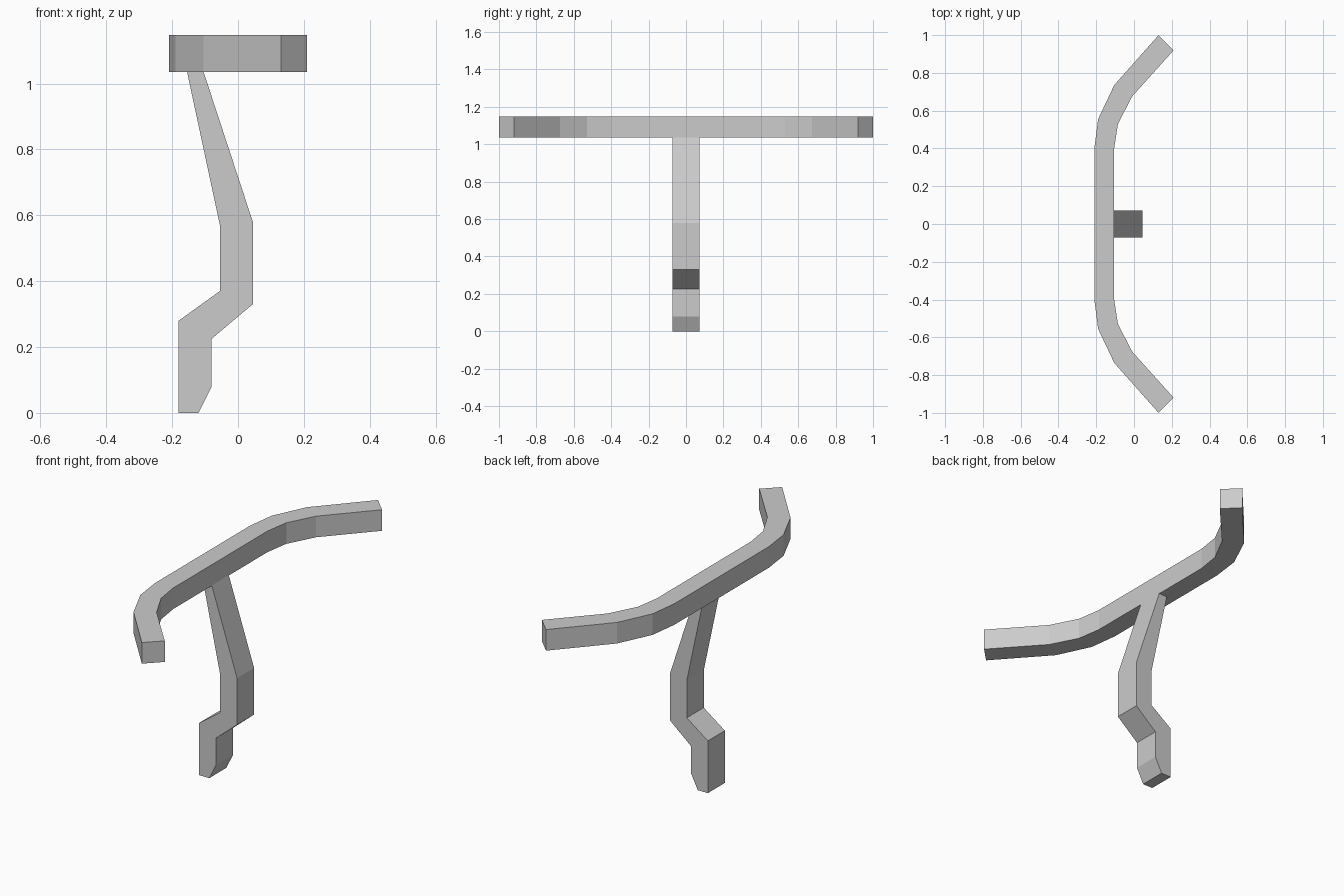
import bpy
import bmesh
from mathutils import Vector

cube = bpy.data.objects.get("Cube")
if cube:
    bpy.data.objects.remove(cube, do_unlink=True)

grey = bpy.data.materials.new("light grey")
grey.use_nodes = True
colour = (0.6, 0.6, 0.6, 1)
grey.diffuse_color = colour
grey.node_tree.nodes["Principled BSDF"].inputs["Base Color"].default_value = colour


def extrude_profile(name, points, offset):
    """Extrude a closed planar outline into a flat-sided solid."""
    bm = bmesh.new()
    face = bm.faces.new([bm.verts.new(p) for p in points])
    result = bmesh.ops.extrude_face_region(bm, geom=[face])
    moved = [v for v in result["geom"] if isinstance(v, bmesh.types.BMVert)]
    bmesh.ops.translate(bm, verts=moved, vec=Vector(offset))
    bmesh.ops.recalc_face_normals(bm, faces=bm.faces[:])
    mesh = bpy.data.meshes.new(name)
    bm.to_mesh(mesh)
    bm.free()
    mesh.materials.append(grey)
    obj = bpy.data.objects.new(name, mesh)
    bpy.context.collection.objects.link(obj)
    return obj


# Curved top bar: outline of one half, mirrored across y
half = [(-0.105, 0.4), (-0.085, 0.53), (-0.01, 0.675), (0.21, 0.92),
        (0.13, 1.0), (-0.105, 0.735), (-0.19, 0.555), (-0.21, 0.4)]
outline = half + [(x, -y) for x, y in reversed(half)]
bottom, top = 1.035, 1.148
extrude_profile("top_bar", [(x, y, bottom) for x, y in outline], (0, 0, top - bottom))

# Cranked post: side outline extruded across its width
post = [(-0.155, 1.037), (-0.105, 1.037), (0.045, 0.58), (0.045, 0.33),
        (-0.08, 0.225), (-0.08, 0.08), (-0.12, 0), (-0.18, 0),
        (-0.18, 0.28), (-0.055, 0.37), (-0.055, 0.57)]
width = 0.144
extrude_profile("post", [(x, -width / 2, z) for x, z in post], (0, width, 0))
